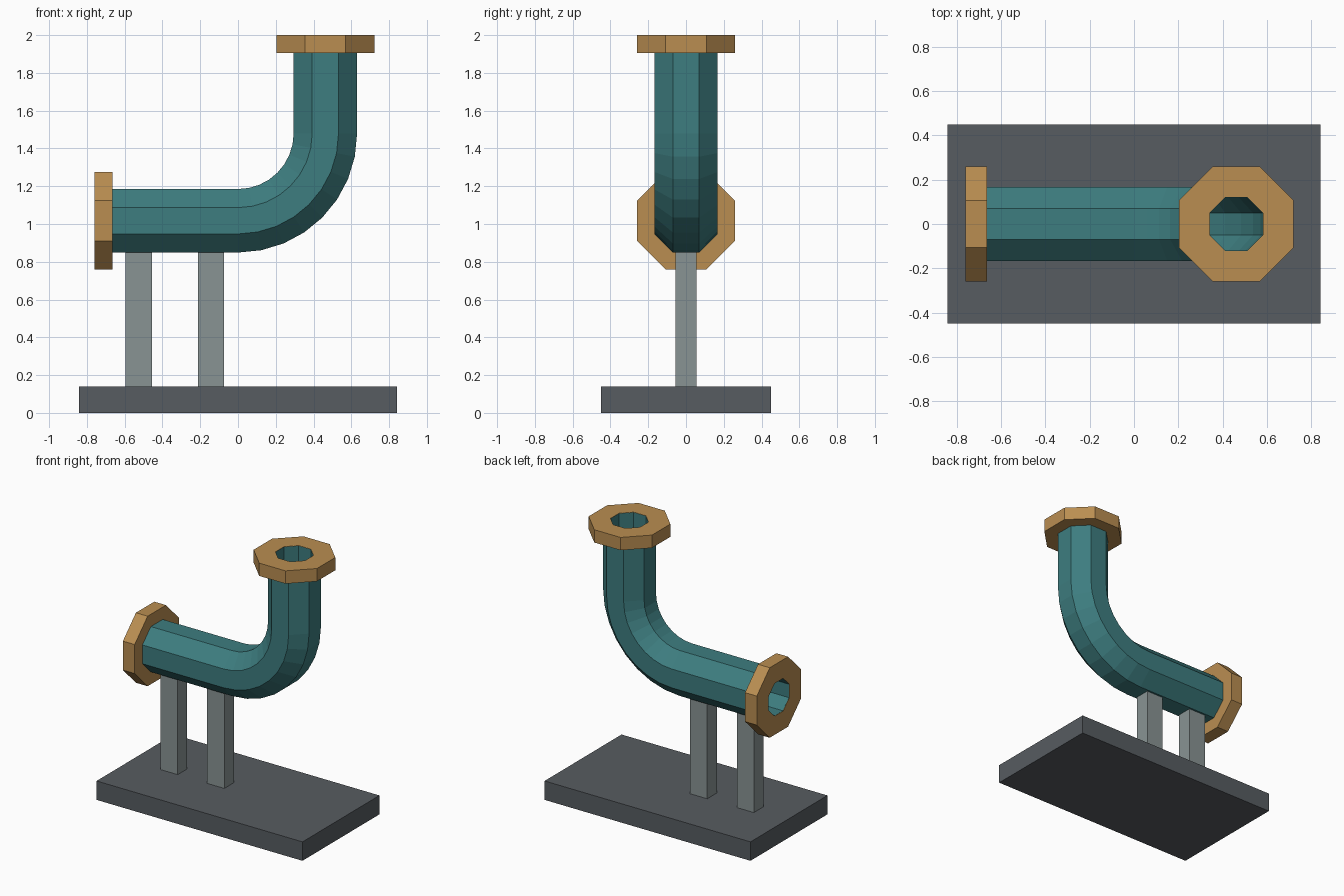
import bpy, bmesh
from math import sin, cos, pi
from mathutils import Vector

if "Cube" in bpy.data.objects:
    bpy.data.objects.remove(bpy.data.objects["Cube"])

AXIS_Z, BEND = 1.017, 0.4625      # height of the level run, radius of the elbow


def material(name, rgb):
    m = bpy.data.materials.new(name)
    m.diffuse_color = (*rgb, 1)
    m.use_nodes = True
    m.node_tree.nodes["Principled BSDF"].inputs["Base Color"].default_value = m.diffuse_color
    return m


teal = material("teal_paint", (0.047, 0.205, 0.214))
brass = material("brass", (0.49, 0.27, 0.083))
dark = material("dark_steel", (0.095, 0.107, 0.119))
steel = material("steel", (0.25, 0.295, 0.295))


def finish(name, bm, mat):
    bmesh.ops.recalc_face_normals(bm, faces=bm.faces)
    me = bpy.data.meshes.new(name)
    bm.to_mesh(me)
    bm.free()
    me.materials.append(mat)
    ob = bpy.data.objects.new(name, me)
    bpy.context.collection.objects.link(ob)


def box(name, lo, hi, mat):
    bm = bmesh.new()
    lo, hi = Vector(lo), Vector(hi)
    for v in bmesh.ops.create_cube(bm, size=1)["verts"]:
        v.co = (lo + hi) / 2 + v.co * (hi - lo)
    finish(name, bm, mat)


def octagon_tube(name, path, outer, inner, mat):
    """Hollow octagonal sweep; path holds (x, z, turn), sizes are to the flats."""
    bm = bmesh.new()

    def ring(x, z, turn, flat):
        r = flat / cos(pi / 8)
        out = []
        for k in range(8):
            a = pi / 8 + k * pi / 4
            u = r * sin(a)
            out.append(bm.verts.new((x - u * sin(turn), r * cos(a), z + u * cos(turn))))
        return out

    def bridge(p, q):
        for k in range(8):
            n = (k + 1) % 8
            bm.faces.new((p[k], p[n], q[n], q[k]))

    skins = [[ring(*p, flat) for p in path] for flat in (outer, inner)]
    for rings in skins:
        for p, q in zip(rings, rings[1:]):
            bridge(p, q)
    for end in (0, -1):
        bridge(skins[0][end], skins[1][end])
    finish(name, bm, mat)


# Base plate and two posts
box("base_plate", (-0.843, -0.45, 0), (0.843, 0.45, 0.14), dark)
for i, x in enumerate((-0.525, -0.143)):
    box(f"support_post_{i + 1}", (x - 0.07, -0.056, 0.14), (x + 0.07, 0.056, 0.87), steel)

# Elbow pipe: level run, eight-segment bend, upright run
path = [(-0.759, AXIS_Z, 0)]
for i in range(9):
    t = i * pi / 16
    path.append((BEND * sin(t), AXIS_Z + BEND * (1 - cos(t)), t))
path.append((BEND, 1.998, pi / 2))
octagon_tube("elbow_pipe", path, 0.168, 0.12, teal)

# End flanges
octagon_tube("side_flange", [(-0.761, AXIS_Z, 0), (-0.665, AXIS_Z, 0)], 0.259, 0.121, brass)
octagon_tube("top_flange", [(BEND, 1.905, pi / 2), (BEND, 2.0, pi / 2)], 0.259, 0.121, brass)
